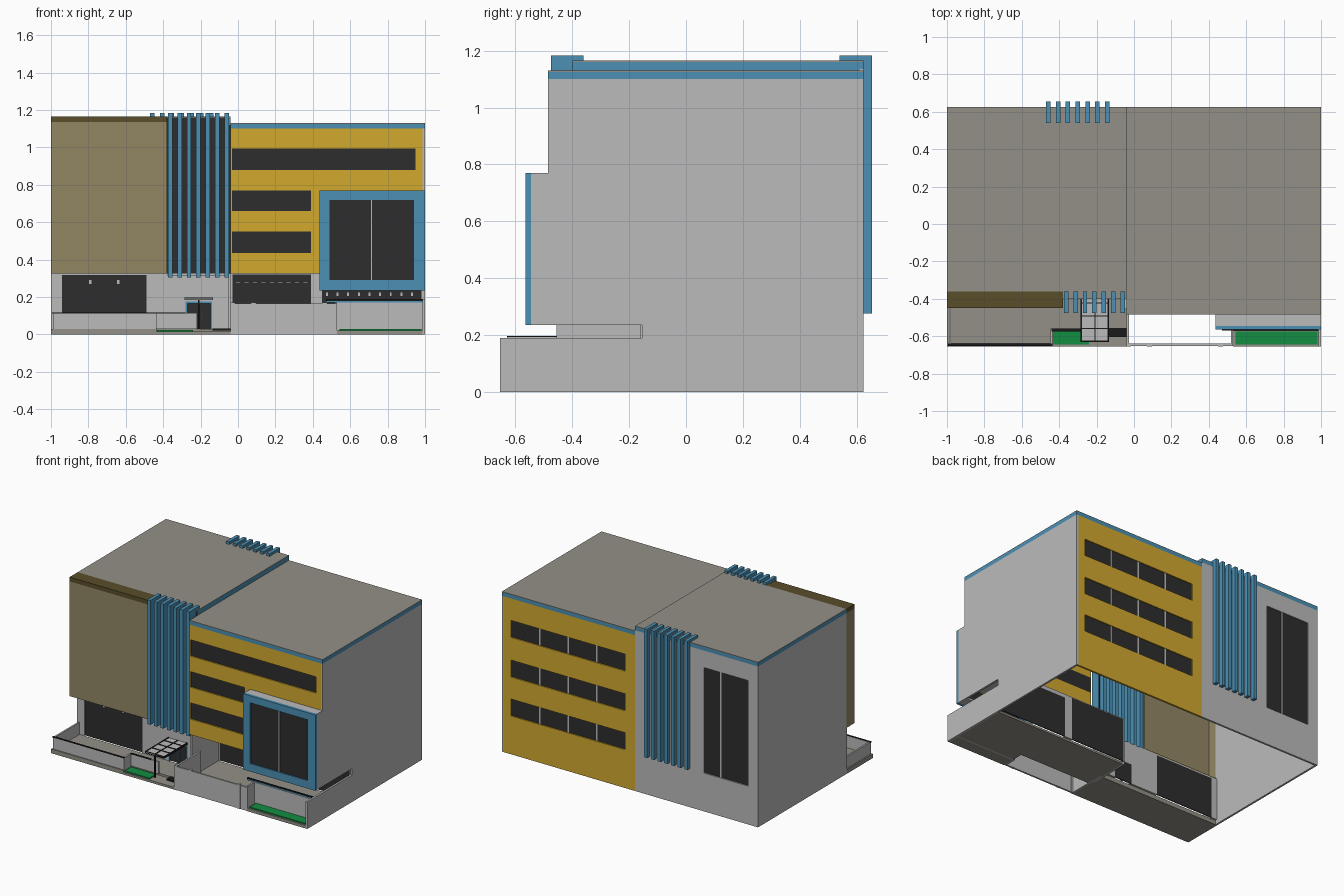
import bpy, bmesh

if "Cube" in bpy.data.objects:
    bpy.data.objects.remove(bpy.data.objects["Cube"])


def mat(name, r, g, b):
    m = bpy.data.materials.new(name)
    m.diffuse_color = (r, g, b, 1)
    m.use_nodes = True
    m.node_tree.nodes["Principled BSDF"].inputs["Base Color"].default_value = m.diffuse_color
    return m


GREY = mat("light_grey_wall", .50, .50, .50)
YELLOW = mat("yellow_wall", .65, .40, .028)
BLUE = mat("blue_trim", .07, .28, .46)
TAN = mat("tan_panel", .29, .245, .13)
BROWN = mat("dark_brown_cap", .10, .075, .023)
ROOF = mat("roof_stone", .29, .28, .24)
GLASS = mat("dark_glass", .027, .027, .027)
GREEN = mat("lawn_green", .006, .27, .055)
BLACK = mat("black_metal", .010, .010, .010)


def finish(name, bm, m):
    me = bpy.data.meshes.new(name)
    bm.to_mesh(me)
    bm.free()
    me.materials.append(m)
    o = bpy.data.objects.new(name, me)
    bpy.context.collection.objects.link(o)
    return o


def box(name, m, x0, x1, y0, y1, z0, z1):
    bm = bmesh.new()
    bmesh.ops.create_cube(bm, size=1)
    for v in bm.verts:
        v.co = (x1 if v.co.x > 0 else x0, y1 if v.co.y > 0 else y0, z1 if v.co.z > 0 else z0)
    return finish(name, bm, m)


def wall(name, m, x0, x1, z0, z1, y, holes=(), back=False, t=.014):
    """Wall facing -y (or +y) with rectangular openings (x0, x1, z0, z1)."""
    xs = sorted({x0, x1} | {h[i] for h in holes for i in (0, 1)})
    zs = sorted({z0, z1} | {h[i] for h in holes for i in (2, 3)})
    bm = bmesh.new()
    grid = [[bm.verts.new((x, y, z)) for z in zs] for x in xs]
    for i in range(len(xs) - 1):
        for j in range(len(zs) - 1):
            cx, cz = (xs[i] + xs[i + 1]) / 2, (zs[j] + zs[j + 1]) / 2
            if any(h[0] < cx < h[1] and h[2] < cz < h[3] for h in holes):
                continue
            f = [grid[i][j], grid[i + 1][j], grid[i + 1][j + 1], grid[i][j + 1]]
            bm.faces.new(f[::-1] if back else f)
    bmesh.ops.delete(bm, geom=[v for v in bm.verts if not v.link_faces], context='VERTS')
    o = finish(name, bm, m)
    s = o.modifiers.new("thickness", 'SOLIDIFY')
    s.thickness, s.offset = t, -1
    # glass set into every opening
    g = y - .014 if back else y + .008
    for k, h in enumerate(holes):
        box(f"{name}_glass_{k}", GLASS, h[0], h[1], g, g + .006, h[2], h[3])
    return o


def side_wall(name, m, x0, x1, profile):
    bm = bmesh.new()
    f = bm.faces.new([bm.verts.new((x0, y, z)) for y, z in profile])
    r = bmesh.ops.extrude_face_region(bm, geom=[f])
    bmesh.ops.translate(bm, vec=(x1 - x0, 0, 0),
                        verts=[e for e in r["geom"] if isinstance(e, bmesh.types.BMVert)])
    bmesh.ops.recalc_face_normals(bm, faces=bm.faces)
    return finish(name, bm, m)


S = -.04    # seam between the two blocks
B = .625    # back plane
T = .014    # wall thickness

# --- right block: yellow facades, grey side, roof with blue edge
wall("front_yellow_wall", YELLOW, S, 1 - T, .325, 1.10, -.485,
     [(-.033, .95, .88, .995), (-.033, .39, .66, .77), (-.033, .39, .435, .55)])
rows = [(.04, .93, z, z + .12) for z in (.27, .545, .825)]
wall("back_yellow_wall", YELLOW, S, 1 - T, 0, 1.10, B, rows, back=True)
for h in rows:
    for i in (1, 2, 3):
        x = h[0] + .2225 * i
        box("back_mullion", GREY, x - .005, x + .005, B - .012, B - .004, h[2], h[3])
side_wall("right_side_wall", GREY, 1 - T, 1,
          [(-.655, 0), (-.655, .19), (-.155, .19), (-.155, .235), (-.545, .235),
           (-.545, .77), (-.485, .77), (-.485, 1.10), (B, 1.10), (B, 0)])
box("right_roof", ROOF, S, 1, -.485, B, 1.126, 1.13)
box("right_edge_front", BLUE, S, 1, -.485, -.471, 1.10, 1.126)
box("right_edge_back", BLUE, S, 1, B - T, B, 1.10, 1.126)
box("right_edge_side", BLUE, 1 - T, 1, -.471, B - T, 1.10, 1.126)
box("right_soffit", GREY, S, 1 - T, -.471, -.16, .325, .335)

# --- projecting blue framed bay window
box("bay_top", GREY, .435, 1 - T, -.545, -.485, .756, .77)
box("bay_bottom", GREY, .435, 1 - T, -.545, -.471, .235, .249)
box("bay_side", GREY, .435, .449, -.545, -.485, .249, .756)
wall("bay_blue_frame", BLUE, .435, 1, .235, .77, -.565, [(.49, .94, .29, .72)], t=.02)
box("bay_mullion", GREY, .711, .717, -.562, -.556, .29, .72)

# --- left block: grey back and side, roof
tall = (-.92, -.578, .27, 1.015)
wall("back_grey_wall", GREY, -1, S, 0, 1.135, B, [tall], back=True)
box("tall_window_mullion", GREY, -.711, -.701, B - .012, B - .004, tall[2], tall[3])
box("left_side_wall", GREY, -1, -1 + T, -.37, B - T, 0, 1.135)
box("left_roof", ROOF, -1, S, -.36, B, 1.161, 1.165)
box("left_edge_back", BLUE, -1, S, B - T, B, 1.135, 1.161)
box("left_edge_side", BLUE, -1, -1 + T, -.36, B - T, 1.135, 1.161)
box("left_edge_seam", BLUE, S - T, S, -.40, B - T, 1.12, 1.161)

# --- tan overhanging panel with dark cap
box("tan_panel_front", TAN, -1, -.38, -.45, -.438, .325, 1.135)
for x in (-1, -.392):
    box("tan_panel_side", TAN, x, x + .012, -.438, -.36, .325, 1.135)
box("tan_panel_soffit", TAN, -.988, -.392, -.438, -.36, .325, .335)
box("dark_cap", BROWN, -1, -.38, -.45, -.36, 1.135, 1.165)

# --- vertical blue fins, front and back
box("fin_glass", GLASS, -.38, S, -.40, -.392, .325, 1.16)
box("fin_soffit", GREY, -.38, S, -.40, -.36, .315, .325)
box("fin_roof_strip", ROOF, -.38, S, -.40, -.36, 1.16, 1.165)
for i in range(7):
    x = -.363 + .0505 * i
    box("front_fin", BLUE, x - .012, x + .012, -.475, -.36, .305, 1.183)
    x = -.458 + .0525 * i
    box("back_fin", BLUE, x - .012, x + .012, .54, .655, .275, 1.183)

# --- left ground floor: glazing, entrance door, canopy
wall("left_ground_wall", GREY, -1, S, .03, .325, -.37,
     [(-.94, -.49, .03, .318), (-.28, -.14, .03, .172)])
for x in (-.28, -.213, -.148):
    box("door_frame", BLUE, x, x + .009, -.376, -.366, .03, .175)
box("door_head", BLUE, -.28, -.139, -.376, -.366, .166, .175)
box("door_handle", GREY, -.196, -.191, -.378, -.373, .07, .12)
box("canopy", GREY, -.285, -.135, -.63, -.37, .187, .193)
for x in (-.285, -.2125, -.141):
    box("canopy_bar_long", BLACK, x, x + .006, -.63, -.37, .183, .197)
for y in (-.63, -.562, -.494, -.426):
    box("canopy_bar_cross", BLACK, -.285, -.135, y, y + .006, .183, .197)
box("canopy_post", BLACK, -.213, -.206, -.63, -.623, .03, .185)

# --- left terrace: slab, parapet, planter and steps
box("left_terrace_slab", ROOF, -1, -.435, -.655, -.37, 0, .03)
box("entrance_slab", ROOF, -.435, S, -.56, -.37, 0, .03)
box("planter_curb", ROOF, -.435, S, -.655, -.56, 0, .016)
box("left_lawn", GREEN, -.432, -.24, -.645, -.572, .016, .024)
box("parapet_front", GREY, -.99, -.435, -.648, -.636, .03, .115)
box("parapet_left", GREY, -.99, -.978, -.636, -.37, .03, .115)
box("parapet_return", GREY, -.447, -.435, -.636, -.56, .03, .115)
box("parapet_entrance", GREY, -.447, -.22, -.572, -.56, .03, .115)
box("parapet_rail_front", BLACK, -.995, -.435, -.652, -.638, .113, .117)
box("parapet_rail_entrance", BLACK, -.44, -.28, -.574, -.558, .113, .117)
box("entrance_mat", BLACK, -.135, S, -.605, -.555, .022, .032)

# --- right ground floor: recessed glazing and pier wall
wall("recessed_wall", GREY, S, 1 - T, .015, .325, -.16,
     [(-.03, .39, .015, .32), (.45, .98, .015, .30)])
box("seam_pier", GREY, S - T, S, -.455, -.16, 0, .325)
for i in range(9):
    x = -.01 + .045 * i
    box("glass_fitting", GREY, x, x + .022, -.158, -.151, .274, .279)
for i in range(9):
    x = .47 + .057 * i
    box("glass_fitting", GREY, x, x + .01, -.158, -.151, .205, .225)
for x in (-.79, -.64):
    box("glass_fitting", GREY, x - .007, x + .007, -.367, -.361, .27, .29)

# --- right forecourt: floor, boundary walls, planter
box("right_floor", ROOF, S, 1 - T, -.485, -.16, 0, .015)
box("right_floor_front", ROOF, .53, 1 - T, -.56, -.485, 0, .015)
box("boundary_wall", GREY, S, .53, -.652, -.64, 0, .165)
for x in (S, .07, .45):
    box("boundary_pilaster", GREY, x, x + .025, -.655, -.638, 0, .172)
box("boundary_wall_left", GREY, S, S + .012, -.64, -.37, 0, .165)
box("boundary_return", GREY, .518, .53, -.64, -.56, 0, .172)
box("planter_wall", GREY, .518, 1 - T, -.572, -.56, 0, .172)
box("planter_rail_blue", BLUE, .47, 1 - T, -.57, -.562, .172, .180)
box("planter_rail_black", BLACK, .47, 1 - T, -.57, -.562, .180, .19)
box("right_planter_bed", ROOF, .53, 1 - T, -.655, -.572, 0, .022)
box("right_lawn", GREEN, .543, .98, -.645, -.574, .022, .03)
